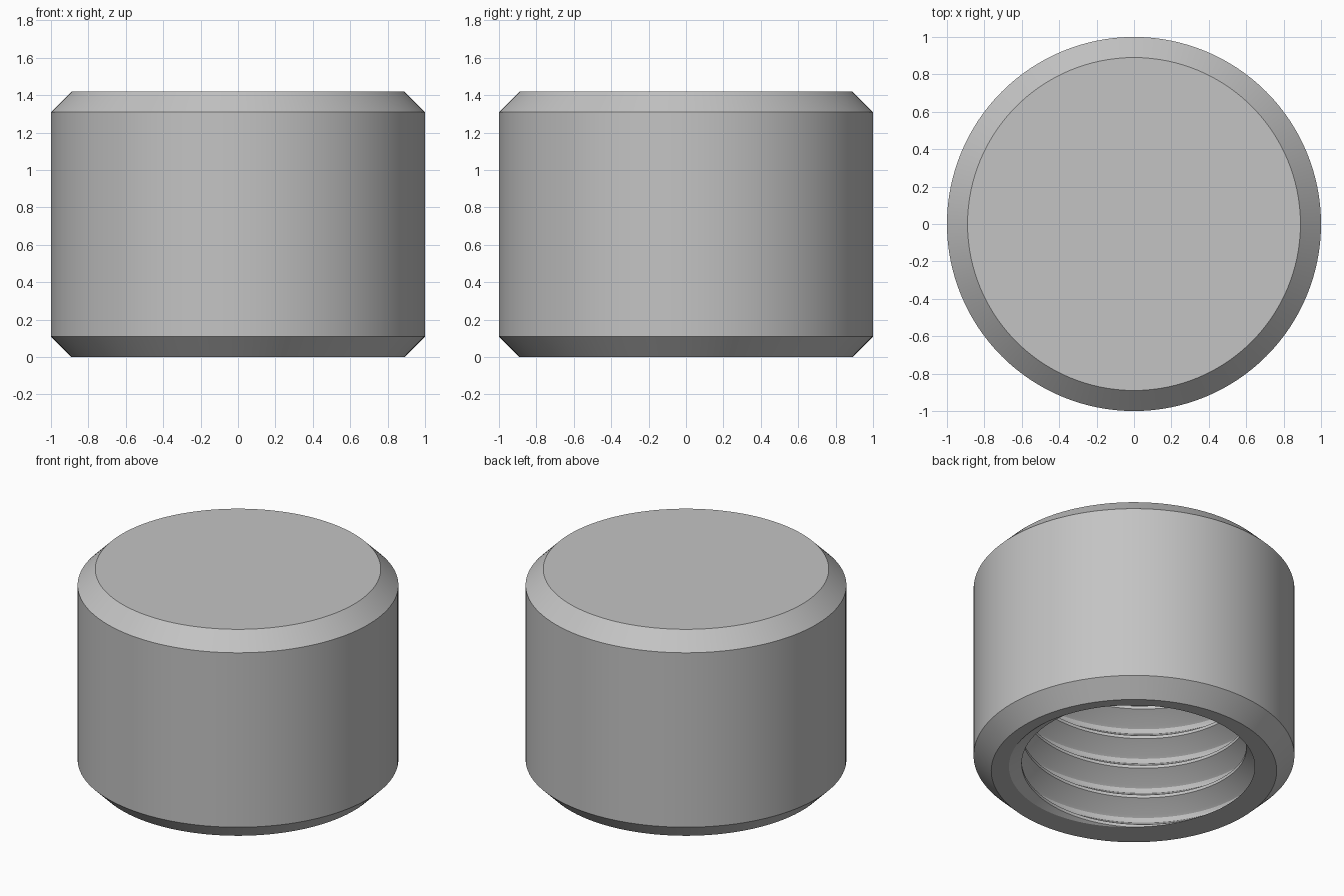
import bpy, bmesh
from math import cos, sin, pi, radians, floor

old = bpy.data.objects.get("Cube")
if old:
    bpy.data.objects.remove(old, do_unlink=True)

SEG = 128            # columns around the axis
PITCH = 0.213        # rise of the thread per turn
DEPTH = 1.2          # height of the bore
PHASE = radians(215) # where the thread crest meets the rim

# One turn of the thread: fraction of pitch, radius (crest, flank, rounded root)
THREAD = [(0, 0.70), (0.05, 0.70), (0.36, 0.80), (0.42, 0.815), (0.5, 0.82),
          (0.58, 0.815), (0.64, 0.80), (0.95, 0.70), (1, 0.70)]


def thread_radius(t):
    t -= floor(t)
    for (t0, r0), (t1, r1) in zip(THREAD, THREAD[1:]):
        if t <= t1:
            return r0 + (r1 - r0) * (t - t0) / (t1 - t0)
    return THREAD[-1][1]


def thread_column(angle):
    """Points up the bore at one angle, following the helix and cut at both ends."""
    turn = (angle - PHASE) / (2 * pi)
    points = []
    for k in range(-2, int(DEPTH / PITCH) + 3):
        for t, _ in THREAD[:-1]:
            z = min(max((k + t + turn) * PITCH, 0), DEPTH)
            r = thread_radius(z / PITCH - turn)
            points.append((r * cos(angle), r * sin(angle), z))
    return points


def skin(bm, columns):
    """Join neighbouring columns of vertices with quads."""
    for a, b in zip(columns, columns[1:]):
        for j in range(len(a) - 1):
            bm.faces.new((a[j], b[j], b[j + 1], a[j + 1]))


bm = bmesh.new()
angles = [2 * pi * i / SEG for i in range(SEG + 1)]

# Threaded bore
bore = [[bm.verts.new(p) for p in thread_column(a)] for a in angles]
skin(bm, bore)

# Outer wall with chamfered ends
OUTER = [(0.89, 0), (1, 0.11), (1, 1.31), (0.89, 1.42)]
wall = [[bm.verts.new((r * cos(a), r * sin(a), z)) for r, z in OUTER] for a in angles]
skin(bm, wall)

# Bottom rim, bore ceiling and top disc
skin(bm, [[b[0], w[0]] for b, w in zip(bore, wall)])
centre = bm.verts.new((0, 0, DEPTH))
for a, b in zip(bore, bore[1:]):
    bm.faces.new((a[-1], b[-1], centre))
bm.faces.new([w[-1] for w in wall[:-1]])

bmesh.ops.remove_doubles(bm, verts=bm.verts[:], dist=0.0002)
bmesh.ops.recalc_face_normals(bm, faces=bm.faces[:])
mesh = bpy.data.meshes.new("threaded_cap")
bm.to_mesh(mesh)
bm.free()

cap = bpy.data.objects.new("threaded_cap", mesh)
bpy.context.collection.objects.link(cap)

# Plain grey
grey = bpy.data.materials.new("grey")
grey.use_nodes = True
colour = (0.55, 0.55, 0.55, 1)
grey.diffuse_color = colour
grey.node_tree.nodes["Principled BSDF"].inputs["Base Color"].default_value = colour
mesh.materials.append(grey)

bpy.ops.object.select_all(action="DESELECT")
cap.select_set(True)
bpy.context.view_layer.objects.active = cap
bpy.ops.object.shade_smooth_by_angle(angle=radians(30))
